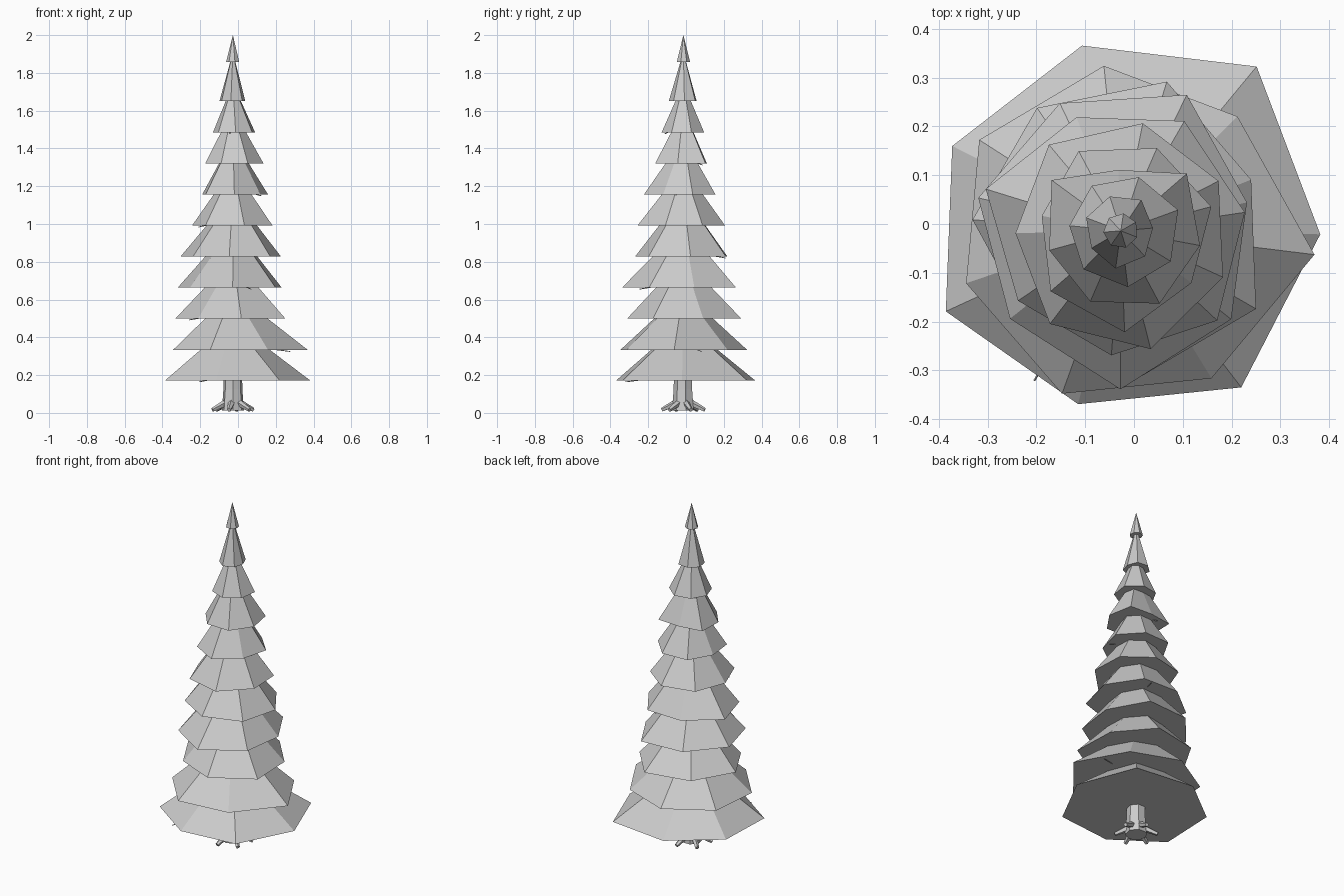
import bpy, bmesh, math
from mathutils import Vector

if "Cube" in bpy.data.objects:
    bpy.data.objects.remove(bpy.data.objects["Cube"])

CX, CY = -0.027, -0.014   # trunk axis


def mesh_object(name, bm):
    bmesh.ops.recalc_face_normals(bm, faces=bm.faces[:])
    me = bpy.data.meshes.new(name)
    bm.to_mesh(me)
    bm.free()
    ob = bpy.data.objects.new(name, me)
    bpy.context.collection.objects.link(ob)
    return ob


def bough_tier(name, z, height, offset, radii):
    # seven-sided cone with an uneven rim and a flat underside
    bm = bmesh.new()
    apex = bm.verts.new((CX, CY, z + height))
    rim = []
    for k, r in enumerate(radii):
        a = math.radians(offset) + k * math.tau / 7
        rim.append(bm.verts.new((CX + r * math.cos(a), CY + r * math.sin(a), z)))
    for k in range(7):
        bm.faces.new((rim[k], rim[(k + 1) % 7], apex))
    bm.faces.new(rim[::-1])
    mesh_object(name, bm)


def stick(name, start, end, r1, r2, sides=5):
    # tapered stick between two points
    a, b = Vector(start), Vector(end)
    bm = bmesh.new()
    bmesh.ops.create_cone(bm, cap_ends=True, segments=sides, radius1=r1,
                          radius2=r2, depth=(b - a).length)
    ob = mesh_object(name, bm)
    ob.location = (a + b) / 2
    ob.rotation_mode = 'QUATERNION'
    ob.rotation_quaternion = (b - a).to_track_quat('Z', 'Y')


def polar(r, deg, z):
    a = math.radians(deg)
    return (CX + r * math.cos(a), CY + r * math.sin(a), z)


# Bough tiers: rim height, cone height, first corner angle, corner radii
tiers = [
    (0.172, 0.31, -1, (.409, .437, .388, .387, .395, .366, .405)),
    (0.333, 0.31, -7, (.400, .335, .340, .345, .335, .355, .355)),
    (0.500, 0.32, -30, (.320, .287, .320, .305, .305, .270, .300)),
    (0.663, 0.33, 12.7, (.265, .310, .290, .300, .290, .325, .290)),
    (0.828, 0.33, 8.5, (.257, .260, .250, .290, .255, .256, .270)),
    (0.992, 0.31, 27, (.225, .225, .230, .216, .240, .250, .230)),
    (1.157, 0.30, 15, (.192, .185, .185, .165, .190, .208, .180)),
    (1.320, 0.29, -10.5, (.165, .179, .125, .176, .152, .158, .169)),
    (1.485, 0.26, 20, (.125, .116, .110, .106, .110, .116, .120)),
    (1.650, 0.26, 5, (.066, .076, .074, .076, .070, .078, .072)),
    (1.858, 0.142, 30, (.036,) * 7),
]
for i, (z, h, off, radii) in enumerate(tiers):
    bough_tier(f"bough_tier_{i + 1}", z, h, off, radii)

# Trunk
stick("trunk", (CX, CY, 0.012), (CX, CY, 1.90), 0.054, 0.012, 7)
stick("trunk_flare", (CX, CY, 0.012), (CX, CY, 0.17), 0.060, 0.048, 7)

# Roots
for k in range(6):
    ang = 20 + k * 60
    stick(f"root_{k + 1}", polar(0.03, ang, 0.058), polar(0.115, ang, 0.016), 0.02, 0.011)

# Thin twigs under the rims
for i, (z, h, off, radii) in enumerate(tiers[:9]):
    ang = 240 if i == 0 else 240 + i * 137.5
    reach = 0.355 if i == 0 else min(radii) * 0.95
    stick(f"twig_{i + 1}", polar(0.02, ang, z + 0.03), polar(reach, ang, z - 0.008),
          0.005, 0.002, 4)
